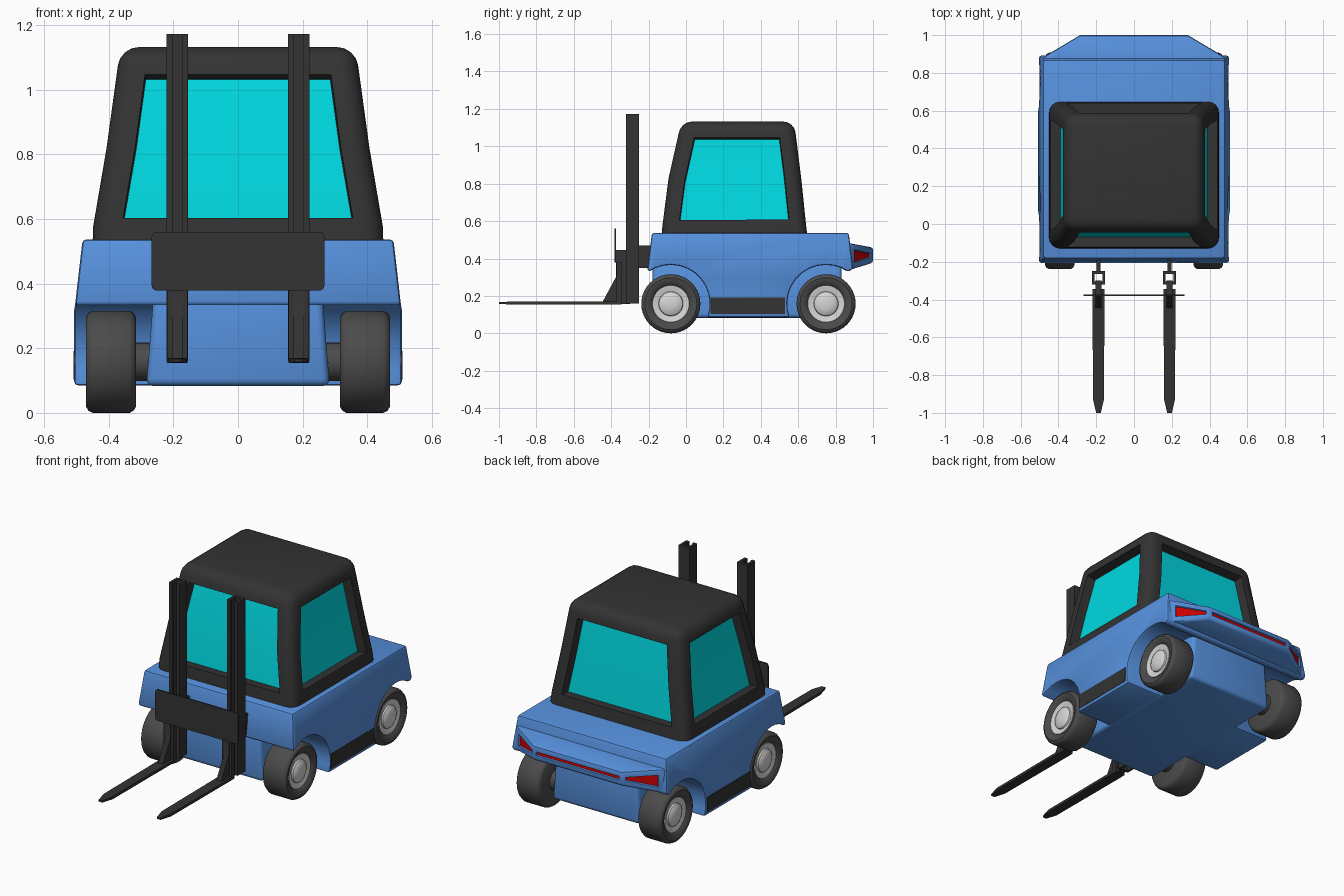
import bpy, bmesh
from math import radians, cos, sin, pi

cube = bpy.data.objects.get("Cube")
if cube:
    bpy.data.objects.remove(cube)


def material(name, *rgb):
    m = bpy.data.materials.new(name)
    m.use_nodes = True
    m.diffuse_color = (*rgb, 1)
    bsdf = next(n for n in m.node_tree.nodes if n.type == 'BSDF_PRINCIPLED')
    bsdf.inputs["Base Color"].default_value = (*rgb, 1)
    return m


BLUE = material("blue paint", 0.093, 0.28, 0.72)
DARK = material("dark frame", 0.033, 0.033, 0.033)
GLASS = material("cyan glass", 0.0, 0.69, 0.75)
RUBBER = material("tyre rubber", 0.07, 0.07, 0.07)
METAL = material("light metal", 0.67, 0.67, 0.66)
RED = material("red lamp", 0.65, 0.0, 0.0)


def finish(bm, name, *mats, angle=35):
    bmesh.ops.recalc_face_normals(bm, faces=bm.faces[:])
    mesh = bpy.data.meshes.new(name)
    bm.to_mesh(mesh)
    bm.free()
    for m in mats:
        mesh.materials.append(m)
    mesh.shade_smooth()
    mesh.set_sharp_from_angle(angle=radians(angle))
    ob = bpy.data.objects.new(name, mesh)
    bpy.context.collection.objects.link(ob)


def loft(rings):
    """Closed solid through rings that have equal point counts."""
    bm = bmesh.new()
    vs = [[bm.verts.new(p) for p in r] for r in rings]
    n = len(vs[0])
    for a, b in zip(vs, vs[1:]):
        for i in range(n):
            j = (i + 1) % n
            bm.faces.new((a[i], a[j], b[j], b[i]))
    bm.faces.new(vs[0][::-1])
    bm.faces.new(vs[-1])
    bmesh.ops.recalc_face_normals(bm, faces=bm.faces[:])
    return bm


def soften(bm, width, segments=2, keep=lambda e: e.calc_face_angle(0) > 0.6):
    bmesh.ops.bevel(bm, geom=[e for e in bm.edges if keep(e)], offset=width,
                    segments=segments, profile=0.5, affect='EDGES', clamp_overlap=True)
    bm.normal_update()


def recess(bm, faces, margin, depth, index):
    bmesh.ops.inset_region(bm, faces=faces, thickness=margin, use_even_offset=True)
    bmesh.ops.inset_region(bm, faces=faces, thickness=0.003, depth=-depth, use_even_offset=True)
    for f in faces:
        f.material_index = index


def extrude_x(profile, x0, x1):
    return loft([[(x, y, z) for y, z in profile] for x in (x0, x1)])


def box(name, mat, x, y, z):
    bm = extrude_x([(y[0], z[0]), (y[1], z[0]), (y[1], z[1]), (y[0], z[1])], *x)
    finish(bm, name, mat)


def lathe(name, profile, mat, location, side, steps=40):
    """Turn (x, radius) points round the x axis, facing outwards on the given side."""
    bm = bmesh.new()
    vs = [bm.verts.new((x * side, 0, r)) for x, r in profile]
    edges = [bm.edges.new(p) for p in zip(vs, vs[1:])]
    bmesh.ops.spin(bm, geom=vs + edges, cent=(0, 0, 0), axis=(1, 0, 0),
                   angle=2 * pi, steps=steps, use_duplicate=False)
    bmesh.ops.remove_doubles(bm, verts=bm.verts[:], dist=0.0001)
    bmesh.ops.translate(bm, verts=bm.verts[:], vec=location)
    finish(bm, name, mat)


# Main body: side profile with wheel arches, leaning in above the waist
AXLES = {"front": -0.081, "rear": 0.749}
AXLE_Z, ARCH, WAIST, TOP = 0.158, 0.208, 0.31, 0.537


def arch(cy, direction):
    angles = [radians(125 - 145.5 * i / 12) for i in range(13)]
    return [(cy + direction * ARCH * cos(a), AXLE_Z + ARCH * sin(a)) for a in angles]


profile = (arch(AXLES["front"], 1) + arch(AXLES["rear"], -1)[::-1]
           + [(0.894, 0.345), (0.87, TOP), (-0.182, TOP), (-0.206, 0.345)])
bm = extrude_x(profile, -0.507, 0.507)
bmesh.ops.bisect_plane(bm, geom=bm.verts[:] + bm.edges[:] + bm.faces[:],
                       plane_co=(0, 0, WAIST), plane_no=(0, 0, 1))
for v in bm.verts:
    lean = max(0, v.co.z - WAIST) / (TOP - WAIST) * 0.026
    v.co.x -= lean if v.co.x > 0 else -lean
soften(bm, 0.014)
finish(bm, "body", BLUE)

# Chassis block between the wheels
bm = loft([[(-w, -0.178, z), (w, -0.178, z), (w, 0.832, z), (-w, 0.832, z)]
           for w, z in ((0.284, 0.083), (0.26, 0.38))])
soften(bm, 0.022, 3)
finish(bm, "chassis", BLUE)

# Rear bumper with recessed lamps
half = [(0.48, 0.84, 0.336, 0.484), (0.48, 0.884, 0.338, 0.482), (0.285, 1.0, 0.378, 0.458)]
outline = half + [(-x, y, a, b) for x, y, a, b in reversed(half)]
bm = loft([[(p[0], p[1], p[k]) for p in outline] for k in (2, 3)])
soften(bm, 0.012)
lamps = [f for f in bm.faces if f.normal.y > 0.4 and abs(f.normal.z) < 0.3
         and f.calc_area() > 0.005]
for f in lamps:
    recess(bm, [f], 0.02 if abs(f.normal.x) > 0.2 else 0.017, 0.008, 1)
finish(bm, "rear_bumper", BLUE, RED)

# Cab: rounded tapering shell with deeply recessed windows
levels = [(0.45, -0.13, 0.648, 0.525), (0.448, -0.126, 0.642, 0.578),
          (0.405, -0.093, 0.616, 0.83), (0.364, -0.025, 0.578, 1.132)]
bm = loft([[(-w, f, z), (w, f, z), (w, r, z), (-w, r, z)] for w, f, r, z in levels])


def is_corner(e):
    a, b = e.verts
    upright = abs(a.co.z - b.co.z) > 0.01
    return upright or min(a.co.z, b.co.z) > 1.1


soften(bm, 0.057, 4, is_corner)
panes = [f for f in bm.faces if f.calc_area() > 0.04 and abs(f.normal.z) < 0.6
         and f.calc_center_median().z > 0.6]
for axis in (0, 1):
    for sign in (-1, 1):
        side = [f for f in panes if f.normal[axis] * sign > 0.7]
        recess(bm, side, 0.03, 0.055, 1)
finish(bm, "cab", DARK, GLASS)

# Wheels, hubs and axles
TYRE = [(0.315, 0), (0.315, 0.137), (0.322, 0.15), (0.335, 0.158), (0.45, 0.158),
        (0.463, 0.151), (0.47, 0.139), (0.467, 0.12), (0.452, 0.098), (0.44, 0.09)]
RIM = [(0.44, 0.1), (0.456, 0.098), (0.456, 0.09), (0.447, 0.07), (0.447, 0.066),
       (0.455, 0.063), (0.463, 0.05), (0.469, 0.028), (0.47, 0)]
for end, y in AXLES.items():
    for label, side in (("left", 1), ("right", -1)):
        at = (0, y, AXLE_Z)
        lathe(f"{end}_{label}_tyre", TYRE, RUBBER, at, side)
        lathe(f"{end}_{label}_hub", RIM, METAL, at, side)
    lathe(f"{end}_axle", [(-0.33, 0), (-0.33, 0.06), (0.33, 0.06), (0.33, 0)],
          RUBBER, (0, y, AXLE_Z), 1, 24)

# Dark sill panels
for label, s in (("left", 1), ("right", -1)):
    box(f"{label}_sill", DARK, sorted((s * 0.502, s * 0.509)), (0.13, 0.53), (0.104, 0.192))

# Mast rails (open channel), brackets, fork shanks and forks
CHANNEL = [(0.014, -0.32), (0.034, -0.32), (0.034, -0.25), (-0.034, -0.25),
           (-0.034, -0.32), (-0.014, -0.32), (-0.014, -0.305), (-0.02, -0.305),
           (-0.02, -0.265), (0.02, -0.265), (0.02, -0.305), (0.014, -0.305)]
SHANK = [(-0.3, 0.158), (-0.3, 0.445), (-0.375, 0.445), (-0.375, 0.3),
         (-0.445, 0.17), (-0.445, 0.158)]
FORK = [(0.032, -0.36), (-0.032, -0.36), (-0.029, -0.93), (-0.012, -1.0),
        (0.012, -1.0), (0.029, -0.93)]
for label, x in (("left", 0.188), ("right", -0.188)):
    finish(loft([[(x + a, y, z) for a, y in CHANNEL] for z in (0.16, 1.172)]),
           f"{label}_mast_rail", DARK)
    box(f"{label}_mast_bracket", DARK, (x - 0.01, x + 0.01), (-0.26, -0.15), (0.35, 0.47))
    finish(extrude_x(SHANK, x - 0.016, x + 0.016), f"{label}_fork_shank", DARK)
    box(f"{label}_fork_heel", DARK, (x - 0.032, x + 0.032), (-0.372, -0.345), (0.155, 0.38))
    bm = loft([[(x + a, y, z + (0.003 if y < -0.95 else 0) * s) for a, y in FORK]
               for z, s in ((0.154, 1), (0.17, -1))])
    finish(bm, f"{label}_fork", DARK)

# Carriage plate with rounded corners
bm = extrude_x([(-0.382, 0.378), (-0.374, 0.378), (-0.374, 0.56), (-0.382, 0.56)], -0.267, 0.267)
soften(bm, 0.015, 3, lambda e: abs(e.verts[0].co.y - e.verts[1].co.y) > 0.004)
finish(bm, "carriage_plate", DARK)
